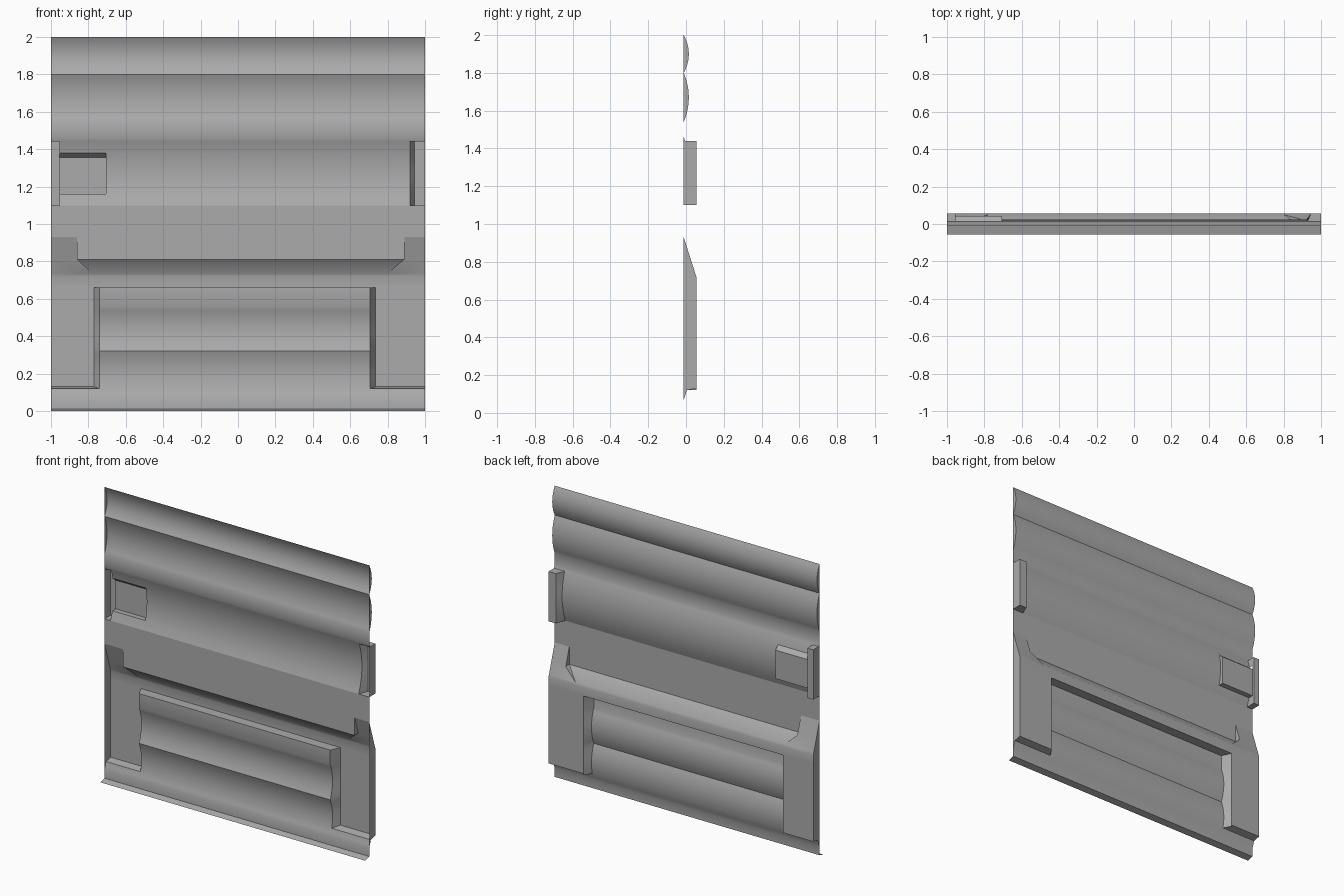
import bpy, bmesh, math

if "Cube" in bpy.data.objects:
    bpy.data.objects.remove(bpy.data.objects["Cube"])

FRONT, BACK = -0.012, 0.055
# concave ribs: bottom, top, depth
RIBS = [(0.07, 0.32, 0.025), (0.32, 0.56, 0.025), (1.10, 1.46, 0.035),
        (1.54, 1.80, 0.027), (1.80, 2.00, 0.027)]

steel = bpy.data.materials.new("grey steel")
steel.diffuse_color = (0.41, 0.41, 0.41, 1)
steel.use_nodes = True
steel.node_tree.nodes["Principled BSDF"].inputs["Base Color"].default_value = steel.diffuse_color


def rib_y(z):
    """Depth of the ribbed sheet at height z."""
    for a, b, d in RIBS:
        if a <= z <= b:
            t = (z - a) / (b - a)
            return FRONT + d * 4 * t * (1 - t)
    return FRONT


def slope_y(z):
    """Depth of the side channels, which slope back below z = 0.93."""
    return FRONT + min(1, max(0, (0.93 - z) / 0.21)) * (BACK - FRONT)


LEVELS = {0.012, 0.72, 0.735, 0.81, 0.91, 0.93}
for a, b, d in RIBS:
    LEVELS |= {round(a + (b - a) * i / 12, 5) for i in range(13)}


def heights(z0, z1):
    return sorted({z0, z1} | {z for z in LEVELS if z0 < z < z1})


def face(bm, *pts):
    bm.faces.new([bm.verts.new(p) for p in pts])


def strip(bm, x0, x1, z0, z1, f=rib_y):
    """Sheet between two x positions following depth f."""
    zs = heights(z0, z1)
    for a, b in zip(zs, zs[1:]):
        face(bm, (x0, f(a), a), (x1, f(a), a), (x1, f(b), b), (x0, f(b), b))


def wall(bm, z0, z1, xf, f, xb, g):
    """Side wall from depth f at xf to depth g at xb."""
    zs = heights(z0, z1)
    for a, b in zip(zs, zs[1:]):
        pts = [(xf, f(a), a), (xb, g(a), a), (xb, g(b), b), (xf, f(b), b)]
        if abs(f(a) - g(a)) < 1e-6:
            pts.pop(1)
        if abs(f(b) - g(b)) < 1e-6:
            pts.pop(-2)
        if len(pts) > 2:
            face(bm, *pts)


def finish(name, bm):
    bmesh.ops.remove_doubles(bm, verts=bm.verts, dist=1e-4)
    bmesh.ops.recalc_face_normals(bm, faces=bm.faces)
    if sum(p.normal.y * p.calc_area() for p in bm.faces) > 0:
        bmesh.ops.reverse_faces(bm, faces=bm.faces)
    me = bpy.data.meshes.new(name)
    bm.to_mesh(me)
    bm.free()
    me.materials.append(steel)
    ob = bpy.data.objects.new(name, me)
    bpy.context.collection.objects.link(ob)
    bpy.ops.object.select_all(action='DESELECT')
    ob.select_set(True)
    bpy.context.view_layer.objects.active = ob
    bpy.ops.object.shade_smooth_by_angle(angle=math.radians(30))
    return ob


flat = lambda z: FRONT
back = lambda z: BACK

# ribbed sheet, open where the pockets and channels sit
bm = bmesh.new()
strip(bm, -1, 1, 1.44, 2.0)
strip(bm, -0.705, 0.92, 1.10, 1.44)
strip(bm, -0.955, -0.705, 1.38, 1.44)
strip(bm, -0.955, -0.705, 1.10, 1.16)
strip(bm, -1, 1, 0.93, 1.10)
strip(bm, -0.86, 0.89, 0.81, 0.93)
# sloped channels on both sides
strip(bm, -1, -0.86, 0.81, 0.93, slope_y)
strip(bm, 0.89, 1, 0.81, 0.93, slope_y)
for xo, xt, xb in ((-1, -0.86, -0.78), (1, 0.89, 0.80)):
    y1, y2 = slope_y(0.81), slope_y(0.735)
    face(bm, (xo, y1, 0.81), (xt, y1, 0.81), (xb, y2, 0.735), (xo, y2, 0.735))
    face(bm, (xt, FRONT, 0.81), (xt, y1, 0.81), (xb, y2, 0.735))
    wall(bm, 0.81, 0.93, xt, flat, xt, slope_y)
for a, b in ((-1, -0.78), (-0.78, 0.80), (0.80, 1)):
    strip(bm, a, b, 0.66, 0.735, slope_y)
# step down from the sheet into the channel
y2 = slope_y(0.735)
face(bm, (-0.86, FRONT, 0.81), (-0.78, y2, 0.735), (0.80, y2, 0.735), (0.89, FRONT, 0.81))
# channel legs and their floors
for xo, xb, xf in ((-1, -0.77, -0.74), (1, 0.735, 0.705)):
    strip(bm, xo, xb, 0.13, 0.66, back)
    face(bm, (xo, BACK, 0.13), (xb, BACK, 0.13), (xf, rib_y(0.12), 0.12), (xo, rib_y(0.12), 0.12))
finish("ribbed_sheet", bm)

# lower ribbed panel with surround walls and bottom lip
bm = bmesh.new()
strip(bm, -0.74, 0.705, 0.12, 0.66)
strip(bm, -1, 1, 0.012, 0.12)
face(bm, (-1, FRONT, 0.012), (1, FRONT, 0.012), (1, -0.055, 0), (-1, -0.055, 0))
wall(bm, 0.12, 0.66, -0.74, rib_y, -0.77, back)
wall(bm, 0.12, 0.66, 0.705, rib_y, 0.735, back)
face(bm, (-0.74, FRONT, 0.66), (0.705, FRONT, 0.66), (0.735, BACK, 0.66), (-0.77, BACK, 0.66))
finish("lower_panel", bm)

# edge pockets at mid height
for name, xo, xf, xb in (("left_pocket", -1, -0.955, -0.955), ("right_pocket", 1, 0.92, 0.945)):
    bm = bmesh.new()
    strip(bm, xo, xb, 1.10, 1.44, back)
    for z in (1.10, 1.44):
        face(bm, (xo, FRONT, z), (xf, rib_y(z), z), (xb, BACK, z), (xo, BACK, z))
    if xo > 0:
        wall(bm, 1.10, 1.44, xf, rib_y, xb, back)
    else:
        wall(bm, 1.10, 1.16, xf, rib_y, xb, back)
        wall(bm, 1.38, 1.44, xf, rib_y, xb, back)
        wall(bm, 1.16, 1.38, xf, lambda z: 0.043, xb, back)
    finish(name, bm)

# latch pocket beside the left edge pocket, with a sloped top
bm = bmesh.new()
latch = lambda z: 0.043
top_y = rib_y(1.38)
strip(bm, -0.955, -0.705, 1.16, 1.355, latch)
wall(bm, 1.16, 1.355, -0.705, rib_y, -0.705, latch)
face(bm, (-0.705, rib_y(1.355), 1.355), (-0.705, 0.043, 1.355), (-0.705, top_y, 1.38))
face(bm, (-0.955, top_y, 1.38), (-0.705, top_y, 1.38), (-0.705, 0.043, 1.355), (-0.955, 0.043, 1.355))
face(bm, (-0.955, rib_y(1.16), 1.16), (-0.705, rib_y(1.16), 1.16), (-0.705, 0.043, 1.16), (-0.955, 0.043, 1.16))
finish("latch_pocket", bm)

# end caps closing ribs, pockets and channels at both edges
for name, x in (("left_end_cap", -1), ("right_end_cap", 1)):
    bm = bmesh.new()
    wall(bm, 0.07, 0.12, x, flat, x, rib_y)
    face(bm, (x, FRONT, 0.12), (x, rib_y(0.12), 0.12), (x, BACK, 0.13), (x, FRONT, 0.13))
    wall(bm, 0.13, 0.93, x, flat, x, slope_y)
    wall(bm, 1.10, 1.44, x, flat, x, back)
    wall(bm, 1.44, 2.00, x, flat, x, rib_y)
    finish(name, bm)
